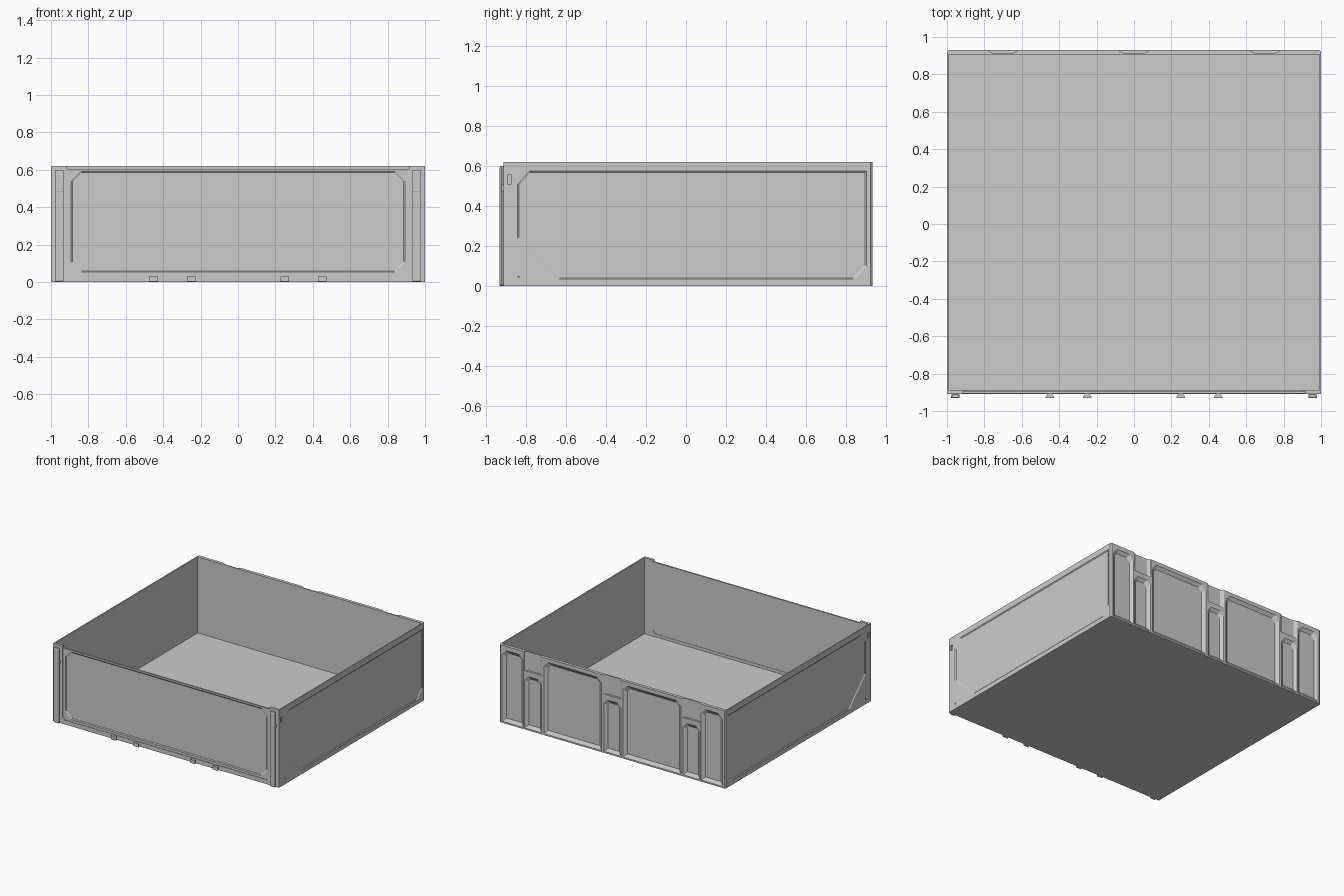
import bpy, bmesh, math
from mathutils import Vector

if "Cube" in bpy.data.objects:
    bpy.data.objects.remove(bpy.data.objects["Cube"])

# axis frames: map outline (a, b) and depth d to xyz
AXES = {
    'x': lambda a, b, d: (d, a, b),
    'y': lambda a, b, d: (a, d, b),
    'z': lambda a, b, d: (a, b, d),
}


def loft(name, axis, rings):
    """Closed solid through a list of (outline, depth) rings."""
    bm = bmesh.new()
    loops = [[bm.verts.new(AXES[axis](a, b, d)) for a, b in o] for o, d in rings]
    n = len(loops[0])
    for p, q in zip(loops, loops[1:]):
        for i in range(n):
            j = (i + 1) % n
            bm.faces.new((p[i], p[j], q[j], q[i]))
    bm.faces.new(loops[0])
    bm.faces.new(loops[-1])
    bmesh.ops.recalc_face_normals(bm, faces=bm.faces)
    me = bpy.data.meshes.new(name)
    bm.to_mesh(me)
    bm.free()
    ob = bpy.data.objects.new(name, me)
    bpy.context.collection.objects.link(ob)
    return ob


def prism(name, axis, outline, d0, d1):
    return loft(name, axis, [(outline, d0), (outline, d1)])


def rect(a0, a1, b0, b1, top=0.0, bottom=0.0):
    """Rectangle outline with optional chamfered top and bottom corners."""
    pts = []
    pts += [(a0 + bottom, b0), (a1 - bottom, b0)] if bottom else [(a0, b0), (a1, b0)]
    if bottom:
        pts.append((a1, b0 + bottom))
    pts += [(a1, b1 - top), (a1 - top, b1), (a0 + top, b1), (a0, b1 - top)] if top else [(a1, b1), (a0, b1)]
    if bottom:
        pts.append((a0, b0 + bottom))
    return pts


def shrink(outline, s):
    """Move an outline inward by s, measured on its bounding box."""
    out = list(outline)
    for k in (0, 1):
        lo, hi = min(p[k] for p in outline), max(p[k] for p in outline)
        mid, f = (lo + hi) / 2, (hi - lo - 2 * s) / (hi - lo)
        out = [tuple(mid + (v - mid) * f if i == k else v for i, v in enumerate(p)) for p in out]
    return out


def pocket(axis, outline, surface, depth, slope):
    """Sloped-wall cutter; the sign of surface gives the outward direction."""
    s = math.copysign(1, surface)
    return loft('cutter', axis, [(outline, surface + s * 0.02), (outline, surface),
                                 (shrink(outline, slope), surface - s * depth)])


def cut(ob, cutters):
    for c in cutters:
        m = ob.modifiers.new('cut', 'BOOLEAN')
        m.operation, m.solver, m.object = 'DIFFERENCE', 'EXACT', c
        c.hide_render = True
    bpy.context.view_layer.update()
    me = bpy.data.meshes.new_from_object(ob.evaluated_get(bpy.context.evaluated_depsgraph_get()))
    ob.modifiers.clear()
    ob.data = me
    for c in cutters:
        bpy.data.objects.remove(c)


# open tray with chamfered rear corners
footprint = [(-1, -0.91), (1, -0.91), (1, 0.92), (0.99, 0.93), (-0.99, 0.93), (-1, 0.92)]
tray = prism('tray_body', 'z', footprint, 0, 0.62)
cuts = [prism('cutter', 'z', rect(-0.99, 0.99, -0.89, 0.905), 0.012, 0.8)]

# front opening, open at the top
opening = rect(-0.915, 0.915, 0.035, 0.8, bottom=0.02)
cuts.append(prism('cutter', 'y', opening, -1.0, -0.85))

# side panels, latch slots and small pin holes
side = [(-0.84, 0.51), (-0.785, 0.575), (0.9, 0.575), (0.9, 0.1),
        (0.84, 0.035), (-0.635, 0.035), (-0.84, 0.24)]
for s in (-1, 1):
    cuts.append(pocket('x', side, s, 0.005, 0.007))
    cuts.append(pocket('x', rect(-0.892, -0.87, 0.51, 0.555), s, 0.008, 0.001))
    cuts.append(pocket('x', rect(-0.842, -0.83, 0.038, 0.048), s, 0.004, 0.001))

# rear pockets between the ribs
for a, b, top in [(0.785, 0.975, 0.585), (0.095, 0.605, 0.59)]:
    for s in (-1, 1):
        x0, x1 = sorted((s * a, s * b))
        cuts.append(pocket('y', rect(x0, x1, 0.012, top, top=0.035), 0.93, 0.018, 0.025))

# hinge notches with a low pocket under each
for x in (-0.7, 0, 0.7):
    cuts.append(pocket('y', rect(x - 0.075, x + 0.075, 0.012, 0.43, top=0.03), 0.93, 0.018, 0.025))
    notch = [(x - 0.08, 0.95), (x - 0.08, 0.928), (x - 0.055, 0.914),
             (x + 0.055, 0.914), (x + 0.08, 0.928), (x + 0.08, 0.95)]
    cuts.append(prism('cutter', 'z', notch, 0.47, 0.8))
cut(tray, cuts)

# front panel set into the opening, with a recessed field
panel = prism('front_panel', 'y', rect(-0.917, 0.917, 0.033, 0.605, bottom=0.02), -0.906, -0.893)
field = rect(-0.892, 0.892, 0.053, 0.592, top=0.05, bottom=0.05)
cut(panel, [pocket('y', field, -0.906, 0.005, 0.007)])


def dovetail(x):
    return [(x - 0.011, -0.908), (x - 0.023, -0.924), (x - 0.023, -0.93),
            (x + 0.023, -0.93), (x + 0.023, -0.924), (x + 0.011, -0.908)]


# dovetail rails on the corner posts, each with a detent
for s, label in ((-1, 'left'), (1, 'right')):
    x = s * 0.955
    loft('rail_' + label, 'z', [(shrink(dovetail(x), 0.003), 0.003), (dovetail(x), 0.012),
                                (dovetail(x), 0.59), (shrink(dovetail(x), 0.003), 0.6)])
    disc = [(-0.92 + 0.011 * math.cos(t * math.pi / 8), 0.49 + 0.018 * math.sin(t * math.pi / 8))
            for t in range(16)]
    prism('rail_detent_' + label, 'x', disc, x - 0.021, x + 0.021)

# short dovetail feet along the front sill
for i, x in enumerate((-0.45, -0.25, 0.25, 0.45)):
    prism(f'front_foot_{i + 1}', 'z', dovetail(x), 0.002, 0.03)
